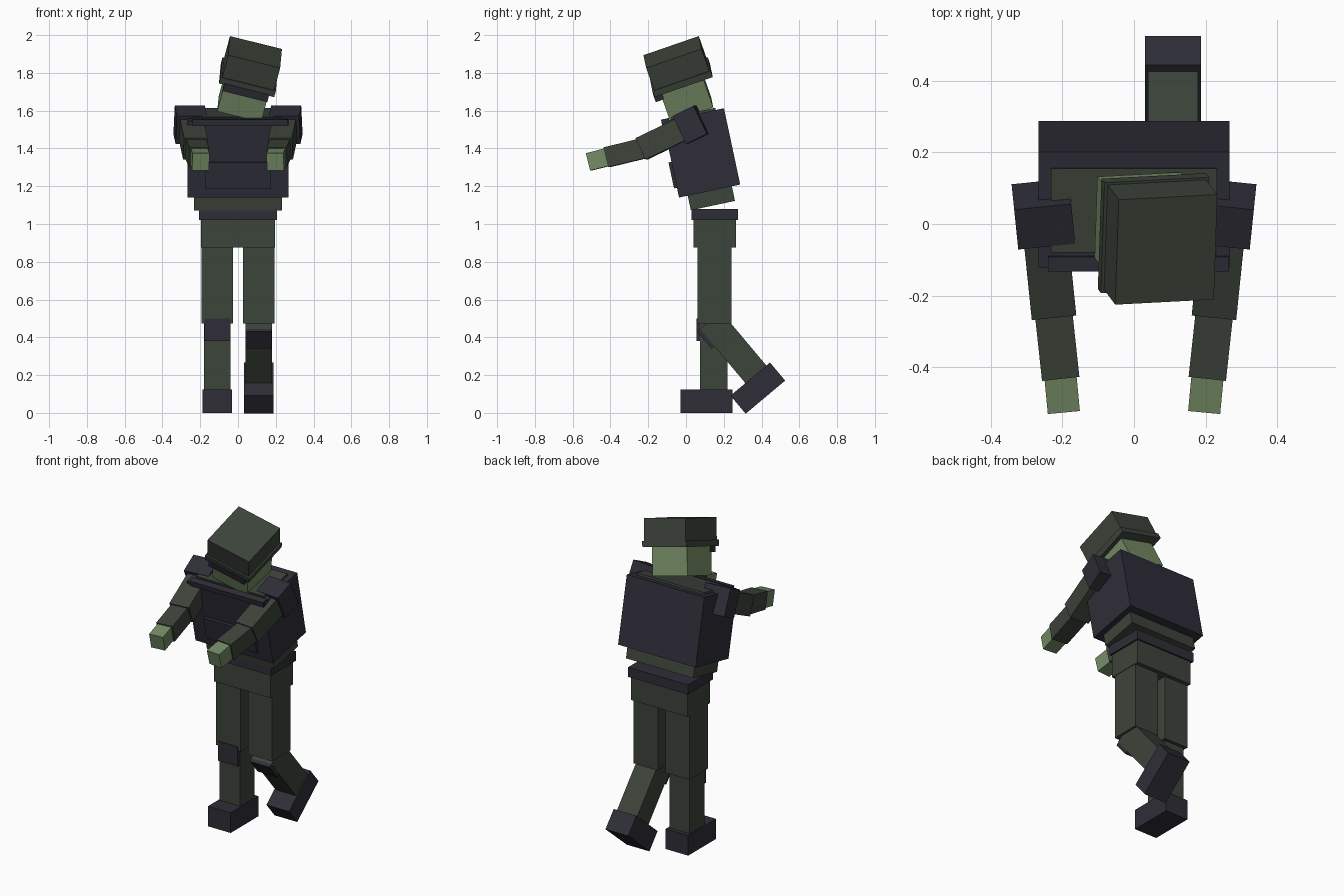
import bpy, bmesh
from math import radians, atan2, acos
from mathutils import Matrix, Vector, Euler

if "Cube" in bpy.data.objects:
    bpy.data.objects.remove(bpy.data.objects["Cube"])


def material(name, rgb):
    m = bpy.data.materials.new(name)
    m.diffuse_color = (*rgb, 1)
    m.use_nodes = True
    m.node_tree.nodes["Principled BSDF"].inputs["Base Color"].default_value = m.diffuse_color
    return m


CLOTH = material("dark green cloth", (0.046, 0.058, 0.043))
ARMOUR = material("dark slate armour", (0.028, 0.027, 0.040))
SKIN = material("pale green skin", (0.175, 0.255, 0.130))


def frame(origin, rot=(0, 0, 0)):
    """Placement matrix from an origin and XYZ angles in degrees."""
    return Matrix.Translation(origin) @ Euler([radians(a) for a in rot]).to_matrix().to_4x4()


def box(name, mat, x, y, z, place=Matrix()):
    """Box spanning the given (min, max) ranges inside a placement frame."""
    bm = bmesh.new()
    bmesh.ops.create_cube(bm, size=1)
    lo, hi = Vector((x[0], y[0], z[0])), Vector((x[1], y[1], z[1]))
    for v in bm.verts:
        v.co = [(lo[i] + hi[i]) / 2 + v.co[i] * (hi[i] - lo[i]) for i in range(3)]
    me = bpy.data.meshes.new(name)
    bm.to_mesh(me)
    bm.free()
    me.materials.append(mat)
    ob = bpy.data.objects.new(name, me)
    ob.matrix_world = place
    bpy.context.collection.objects.link(ob)
    return ob


def sym(h):
    return (-h, h)


def limb(name, mat, a, b, w, d, start=0.0, end=None):
    """Box running from a towards b (local -z), w wide and d deep."""
    a, b = Vector(a), Vector(b)
    v = b - a
    pitch = -acos(-v.z / v.length)
    yaw = atan2(v.x, -v.y)
    place = Matrix.Translation(a) @ Euler((pitch, 0, yaw)).to_matrix().to_4x4()
    end = v.length if end is None else end
    box(name, mat, sym(w / 2), sym(d / 2), (-end, -start), place)


# Hips
box("pelvis", CLOTH, sym(0.195), (0.04, 0.265), (0.875, 1.02))
box("belt", ARMOUR, sym(0.206), (0.03, 0.275), (1.02, 1.08))

# Legs: the second one is bent back at the knee
for label, cx, bend in (("right", -0.109, 0), ("left", 0.109, 40)):
    box(label + "_thigh", CLOTH, (cx - 0.083, cx + 0.083), (0.06, 0.24), (0.472, 0.88))
    knee = frame((cx, 0.15, 0.47), (bend, 0, 0))
    box(label + "_shin", CLOTH, sym(0.07), (-0.075, 0.07), (-0.40, 0.03), knee)
    box(label + "_knee_pad", ARMOUR, sym(0.068), (-0.095, -0.06), (-0.09, 0.03), knee)
    box(label + "_boot", ARMOUR, sym(0.078), (-0.178, 0.095), (-0.47, -0.345), knee)

# Torso leans forward from the waist
torso = frame((0, 0.15, 1.05), (12, 0, 0))
box("shirt", CLOTH, sym(0.232), (-0.117, 0.122), (0.048, 0.552), torso)
box("vest", ARMOUR, sym(0.267), (-0.164, 0.167), (0.127, 0.54), torso)
box("vest_pouch", ARMOUR, sym(0.174), (-0.18, -0.15), (0.18, 0.32), torso)
box("vest_collar_bar", ARMOUR, (-0.24, 0.265), (-0.172, -0.13), (0.518, 0.55), torso)

# Arms reach forward, mirrored left and right
for label, s in (("right", -1), ("left", 1)):
    shoulder = (s * 0.253, 0.028, 1.525)
    elbow = (s * 0.226, -0.235, 1.398)
    wrist = (s * 0.206, -0.42, 1.353)
    tip = (s * 0.197, -0.515, 1.329)
    limb(label + "_shoulder_pad", ARMOUR, shoulder, elbow, 0.16, 0.165, -0.062, 0.062)
    limb(label + "_upper_arm", CLOTH, shoulder, elbow, 0.125, 0.125, -0.04)
    limb(label + "_forearm", CLOTH, elbow, wrist, 0.105, 0.108, -0.03)
    limb(label + "_hand", SKIN, wrist, tip, 0.09, 0.095)

# Head lolls forward and to one side, wearing a cap
head = frame((0.01, 0.025, 1.607), (19.6, 13.9, 3))
box("head", SKIN, sym(0.12), sym(0.12), (0, 0.30), head)
box("cap_crown", CLOTH, sym(0.142), (-0.145, 0.165), (0.168, 0.328), head)
box("cap_band", CLOTH, sym(0.151), (-0.154, 0.172), (0.165, 0.20), head)
box("cap_visor", ARMOUR, sym(0.122), (-0.158, -0.11), (0.13, 0.172), head)
